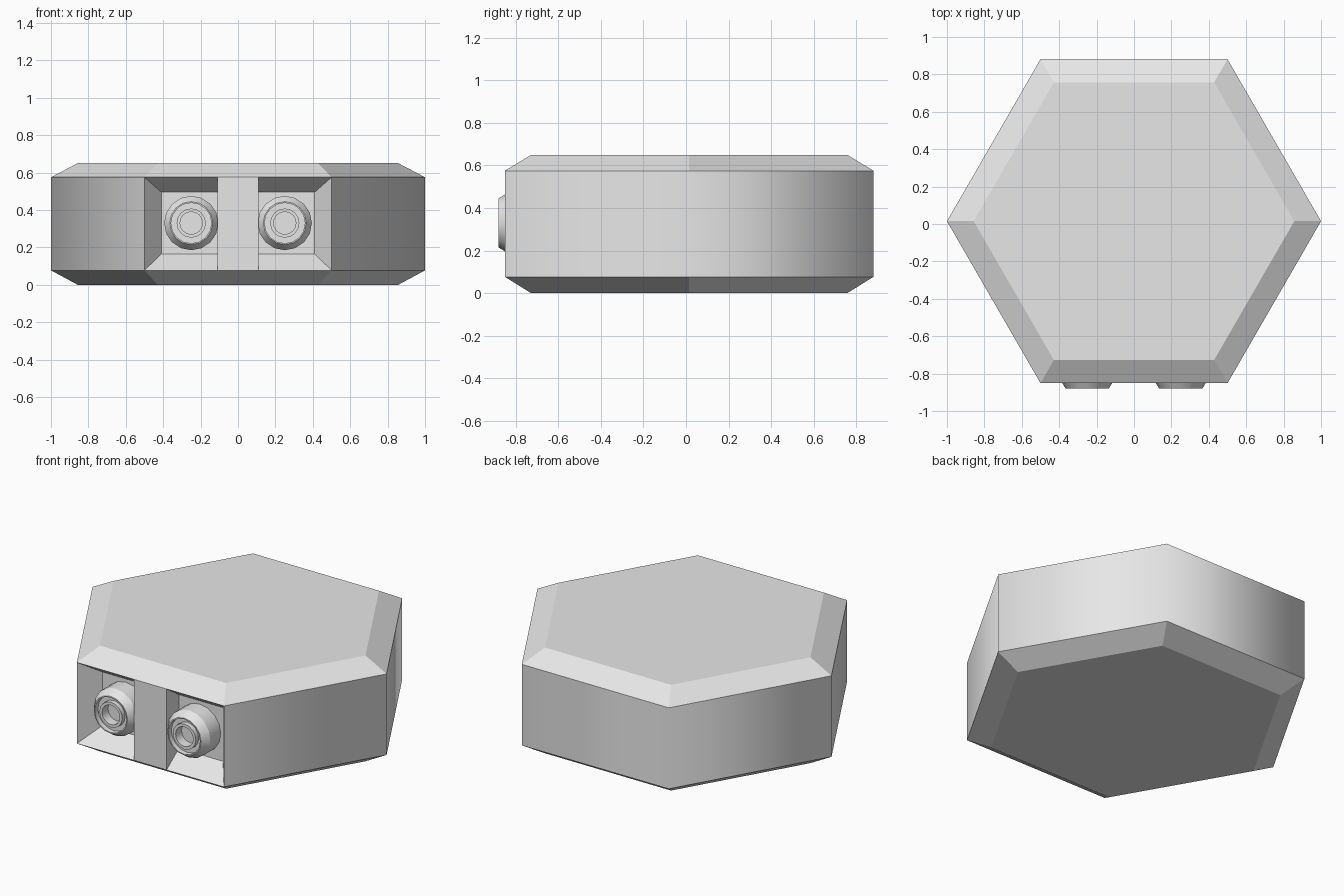
import bpy, bmesh, math
from mathutils import Matrix, Vector

cube = bpy.data.objects.get("Cube")
if cube:
    bpy.data.objects.remove(cube, do_unlink=True)

grey = bpy.data.materials.new("light grey")
grey.use_nodes = True
colour = (0.8, 0.8, 0.8, 1)
grey.diffuse_color = colour
grey.node_tree.nodes["Principled BSDF"].inputs["Base Color"].default_value = colour

CENTRE_Y = 0.015
FRONT = CENTRE_Y - math.sqrt(3) / 2      # plane of the front wall
BACK = FRONT + 0.12                      # back of the recesses
LOW, HIGH, TOP = 0.077, 0.575, 0.65      # wall bottom, wall top, overall height
PORT_X, PORT_Z = 0.25, 0.33


def finish(bm, name):
    bmesh.ops.remove_doubles(bm, verts=bm.verts, dist=0.0005)
    bmesh.ops.recalc_face_normals(bm, faces=bm.faces)
    mesh = bpy.data.meshes.new(name)
    bm.to_mesh(mesh)
    bm.free()
    mesh.materials.append(grey)
    obj = bpy.data.objects.new(name, mesh)
    bpy.context.collection.objects.link(obj)
    return obj


def face(bm, points, smooth=False):
    f = bm.faces.new([bm.verts.new(p) for p in points])
    f.smooth = smooth


def hexagon(radius, z):
    return [Vector((radius * math.cos(math.radians(60 * i)),
                    CENTRE_Y + radius * math.sin(math.radians(60 * i)), z))
            for i in range(6)]


# Hexagonal housing with chamfered rims; the front wall is left open
bm = bmesh.new()
rings = [hexagon(0.857, 0), hexagon(1, LOW), hexagon(1, HIGH), hexagon(0.857, TOP)]
face(bm, rings[0])
face(bm, rings[3])
for level in range(3):
    a, b = rings[level], rings[level + 1]
    for i in range(6):
        wall = level == 1
        if wall and i == 4:
            continue
        j = (i + 1) % 6
        face(bm, (a[i], a[j], b[j], b[i]), smooth=wall)

# Two tapered recesses either side of a centre post
for s in (-1, 1):
    rim = [(s * x, FRONT, z) for x, z in
           ((0.5, LOW), (0.5, HIGH), (0.11, HIGH), (0.11, LOW))]
    inner = [(s * x, BACK, z) for x, z in
             ((0.41, 0.165), (0.41, 0.495), (0.11, 0.495), (0.11, 0.165))]
    for i in range(4):
        j = (i + 1) % 4
        face(bm, (rim[i], rim[j], inner[j], inner[i]))
    face(bm, inner)
face(bm, [(x, FRONT, z) for x, z in
          ((-0.11, LOW), (0.11, LOW), (0.11, HIGH), (-0.11, HIGH))])
finish(bm, "housing")

# Round connectors: turned profile of (radius, y) with an inner tube
profile = [(0.145, BACK), (0.145, -0.833), (0.115, -0.88), (0.108, -0.88),
           (0.108, -0.85), (0.078, -0.85), (0.078, -0.878), (0.06, -0.878),
           (0.06, -0.82), (0, -0.82)]
for side, s in (("right", -1), ("left", 1)):
    bm = bmesh.new()
    verts = [bm.verts.new((r, y, 0)) for r, y in profile]
    edges = [bm.edges.new(pair) for pair in zip(verts, verts[1:])]
    bmesh.ops.spin(bm, geom=verts + edges, cent=(0, 0, 0), axis=(0, 1, 0),
                   angle=math.tau, steps=16)
    bmesh.ops.translate(bm, verts=bm.verts, vec=(s * PORT_X, 0, PORT_Z))
    port = finish(bm, side + "_connector")
    bpy.ops.object.select_all(action="DESELECT")
    port.select_set(True)
    bpy.context.view_layer.objects.active = port
    bpy.ops.object.shade_smooth_by_angle(angle=math.radians(30))
